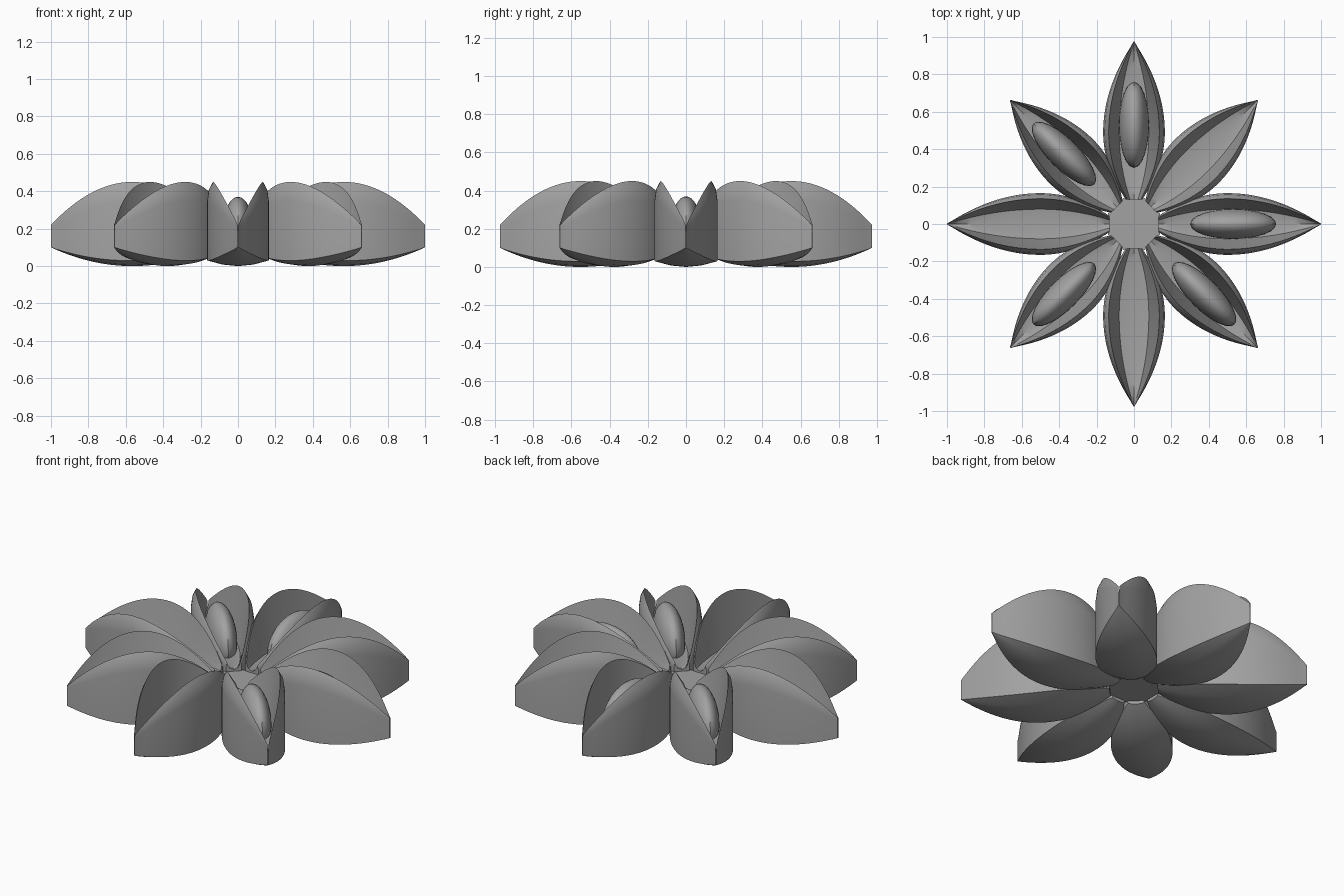
import bpy, bmesh, math
from mathutils import Matrix

cube = bpy.data.objects.get("Cube")
if cube:
    bpy.data.objects.remove(cube)

grey = bpy.data.materials.new("stone_grey")
grey.use_nodes = True
COLOR = (0.36, 0.36, 0.36, 1)
grey.diffuse_color = COLOR
grey.node_tree.nodes["Principled BSDF"].inputs["Base Color"].default_value = COLOR

INNER, STATIONS = 0.13, 32


def finish(bm, name, angle=30):
    bmesh.ops.recalc_face_normals(bm, faces=bm.faces)
    mesh = bpy.data.meshes.new(name)
    bm.to_mesh(mesh)
    bm.free()
    mesh.materials.append(grey)
    ob = bpy.data.objects.new(name, mesh)
    bpy.context.collection.objects.link(ob)
    bpy.ops.object.select_all(action='DESELECT')
    ob.select_set(True)
    bpy.context.view_layer.objects.active = ob
    bpy.ops.object.shade_smooth_by_angle(angle=math.radians(angle))
    return ob


def section(r):
    """Closed cross-section of a hollow petal at distance r, as (side, height)."""
    s = (r - 0.5) / (0.5 if r > 0.5 else 0.43)
    w = max(0.165 * (1 - s * s), 0.003)
    u = ((r - 0.565) / 0.435) ** 2
    full = w / 0.165
    keel = 0.1 * u
    rim = 0.22 + 0.23 * (1 - u)
    wall = 0.2 + 0.15 * (1 - u)
    floor = 0.16 + 0.02 * u
    half = [(0.5 * w, keel + 0.008 * full),
            (w, keel + 0.03 * full),
            (w, wall),
            (0.95 * w, wall + 0.6 * (rim - wall)),
            (0.82 * w, rim),
            (0.66 * w, floor + 0.5 * (rim - floor)),
            (0.48 * w, floor + 0.01)]
    return [(0, keel)] + half + [(0, floor)] + [(-x, z) for x, z in reversed(half)]


def petal(name, angle, length):
    bm = bmesh.new()
    rings = []
    for i in range(STATIONS + 1):
        t = i / STATIONS
        r = INNER + (1 - INNER) * t
        reach = INNER + (length - INNER) * t
        rings.append([bm.verts.new((reach, y, z)) for y, z in section(r)])
    n = len(rings[0])
    for a, b in zip(rings, rings[1:]):
        for k in range(n):
            m = (k + 1) % n
            bm.faces.new((a[k], a[m], b[m], b[k]))
    bm.faces.new(rings[0])
    bm.faces.new(rings[-1])
    bm.transform(Matrix.Rotation(angle, 4, 'Z'))
    finish(bm, name)


def pod(name, angle):
    bm = bmesh.new()
    bmesh.ops.create_uvsphere(bm, u_segments=24, v_segments=16, radius=1)
    bm.transform(Matrix.Rotation(angle, 4, 'Z')
                 @ Matrix.Translation((0.53, 0, 0.2))
                 @ Matrix.Diagonal((0.23, 0.08, 0.17, 1)))
    finish(bm, name)


# Eight petals, the diagonal ones a little shorter
POD_PETALS = (0, 2, 3, 5, 7)
for i in range(8):
    turn = i * math.pi / 4
    length = 0.935 if i % 2 else (1.0 if i % 4 == 0 else 0.975)
    petal(f"petal_{i + 1}", turn, length)
    if i in POD_PETALS:
        pod(f"seed_pod_{i + 1}", turn)

# Octagonal centre joining the petals
bm = bmesh.new()
bmesh.ops.create_cone(bm, cap_ends=True, segments=8, radius1=0.15, radius2=0.15, depth=0.05)
bm.transform(Matrix.Translation((0, 0, 0.145)) @ Matrix.Rotation(math.pi / 8, 4, 'Z'))
finish(bm, "centre_hub")
